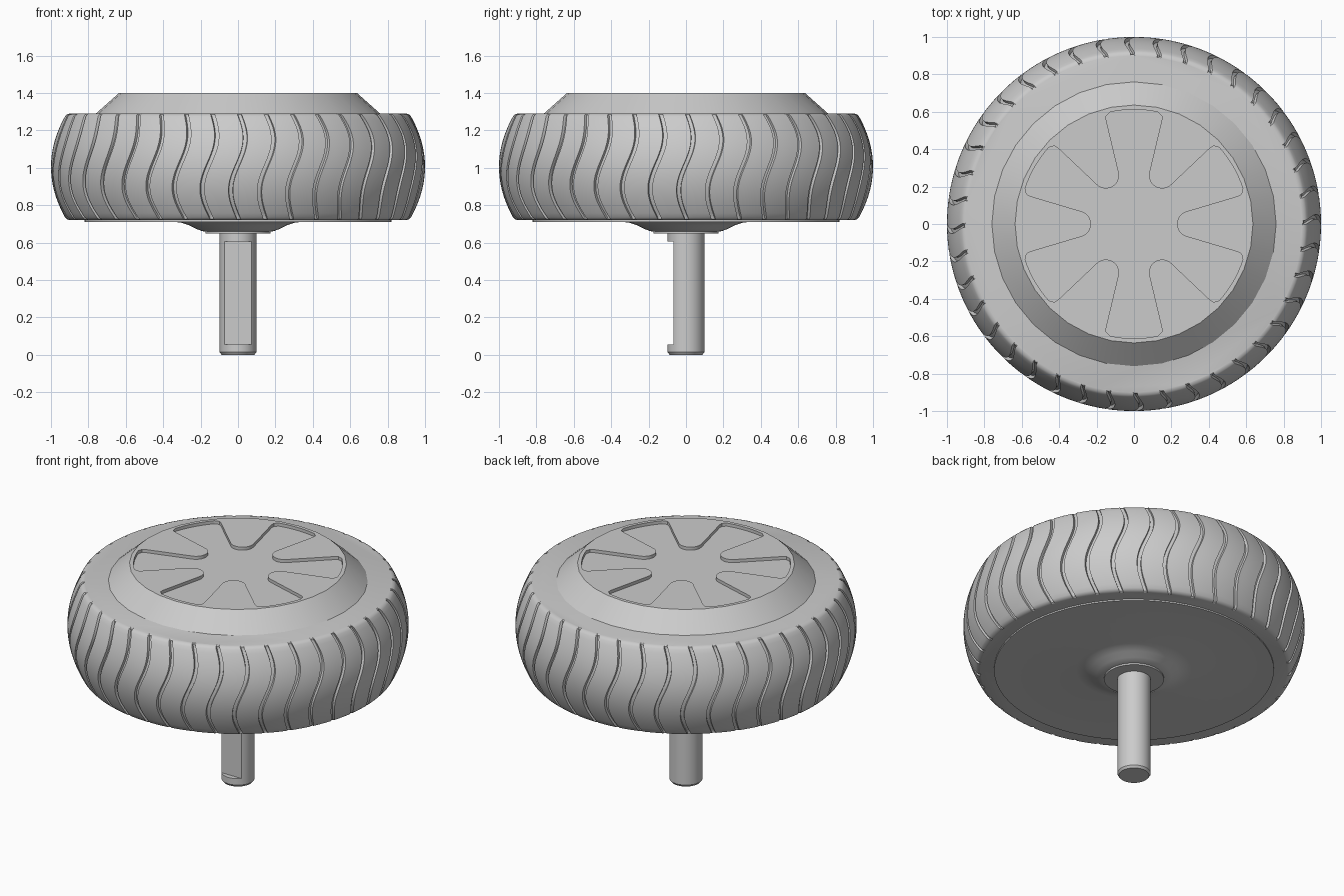
import bpy, bmesh
from math import sin, cos, pi, radians

if "Cube" in bpy.data.objects:
    bpy.data.objects.remove(bpy.data.objects["Cube"])

grey = bpy.data.materials.new("plain grey")
grey.use_nodes = True
GREY = (0.6, 0.6, 0.6, 1)
grey.diffuse_color = GREY
grey.node_tree.nodes["Principled BSDF"].inputs["Base Color"].default_value = GREY


def skin(name, rings):
    """Join rings of points with quads and cap both ends."""
    bm = bmesh.new()
    loops = [[bm.verts.new(p) for p in ring] for ring in rings]
    n = len(loops[0])
    for a, b in zip(loops, loops[1:]):
        for i in range(n):
            j = (i + 1) % n
            bm.faces.new((a[i], a[j], b[j], b[i]))
    bm.faces.new(loops[0])
    bm.faces.new(loops[-1])
    bmesh.ops.recalc_face_normals(bm, faces=bm.faces[:])
    mesh = bpy.data.meshes.new(name)
    bm.to_mesh(mesh)
    bm.free()
    mesh.materials.append(grey)
    obj = bpy.data.objects.new(name, mesh)
    bpy.context.collection.objects.link(obj)
    return obj


def lathe(name, profile, sides):
    turns = [2 * pi * i / sides for i in range(sides)]
    return skin(name, [[(r * cos(t), r * sin(t), z) for t in turns] for r, z in profile])


def cut(obj, cutter):
    mod = obj.modifiers.new("cut", "BOOLEAN")
    mod.operation = "DIFFERENCE"
    mod.solver = "EXACT"
    mod.object = cutter
    select(obj)
    bpy.ops.object.modifier_apply(modifier=mod.name)
    bpy.data.objects.remove(cutter)


def select(obj):
    bpy.ops.object.select_all(action="DESELECT")
    obj.select_set(True)
    bpy.context.view_layer.objects.active = obj


# Tyre: bulging tread with wavy grooves
GROOVES, MID, HALF = 40, 1.005, 0.27
PITCH = 2 * pi / GROOVES
columns = [(-0.012, 0), (-0.010, 1), (0.010, 1), (0.012, 0), (0.045, 0), (0.0785, 0), (0.112, 0)]
tread = []
for i in range(25):
    t = -1 + i / 12
    tread.append((0.925 + 0.075 * (1 - t * t), MID + HALF * t, 0.018))
profile = ([(0.90, 0.72, 0), (0.915, 0.725, 0.008)] + tread
           + [(0.915, 1.285, 0.008), (0.90, 1.29, 0)])
rings = []
for r, z, depth in profile:
    wave = 0.04 * sin(2 * pi * (z - 1.02) / 0.57)
    ring = []
    for g in range(GROOVES):
        for offset, sunk in columns:
            a = -pi / 2 + g * PITCH + offset + wave
            rr = r - depth * sunk
            ring.append((rr * cos(a), rr * sin(a), z))
    rings.append(ring)
tyre = skin("tyre", rings)

# Hub cover with a recessed six-spoke star
cover = lathe("hub_cover", [(0.76, 1.28), (0.76, 1.29), (0.636, 1.4)], 32)
outline = []


def add_polar(r, a):
    outline.append((r * cos(a), r * sin(a)))


def add_local(u, v, a):
    outline.append((u * cos(a) - v * sin(a), u * sin(a) + v * cos(a)))


for k in range(6):
    a = k * pi / 3
    # rounded web tip between two spokes
    add_local(0.555, -0.149, a)
    for i in range(13):
        t = radians(-107 - i * 146 / 12)
        add_local(0.30 + 0.07 * cos(t), 0.07 * sin(t), a)
    add_local(0.555, 0.149, a)
    # rounded outer end of the spoke
    add_local(0.575, 0.160, a)
    for i in range(9):
        add_polar(0.612, a + radians(18 + i * 3))
    add_local(0.575, -0.160, a + pi / 3)
star = skin("star_cutter", [[(x, y, z) for x, y in outline] for z in (1.38, 1.45)])
star.hide_render = True
cut(cover, star)

# Underside plate flaring into the shaft collar
plate = lathe("back_plate", [(0.82, 0.74), (0.82, 0.711), (0.34, 0.711), (0.30, 0.706), (0.26, 0.692),
                             (0.22, 0.672), (0.19, 0.661), (0.16, 0.658)], 64)
collar = lathe("shaft_collar", [(0.175, 0.67), (0.175, 0.649)], 48)

# Shaft with chamfered end and a flat milled into its front
shaft = lathe("shaft", [(0.088, 0), (0.098, 0.014), (0.098, 0.66)], 64)
flat = skin("flat_cutter", [[(-0.2, -0.2, z), (0.2, -0.2, z), (0.2, -0.066, z), (-0.2, -0.066, z)]
                            for z in (0.055, 0.605)])
flat.hide_render = True
cut(shaft, flat)

for obj in (tyre, cover, plate, collar, shaft):
    select(obj)
    bpy.ops.object.shade_smooth_by_angle(angle=radians(30))
